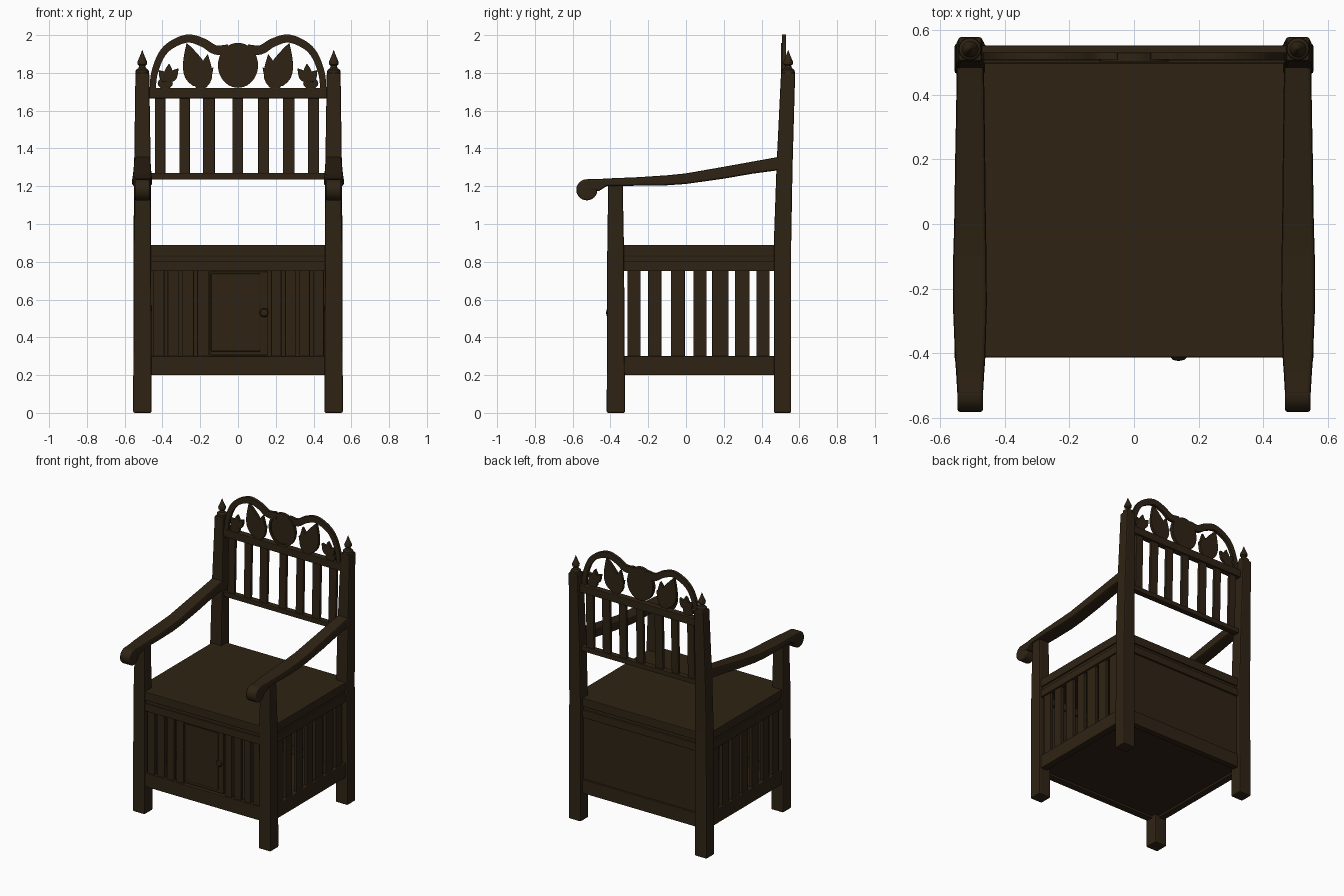
import bpy, bmesh, math
from mathutils import Vector

if "Cube" in bpy.data.objects:
    bpy.data.objects.remove(bpy.data.objects["Cube"])

wood = bpy.data.materials.new("dark brown wood")
wood.diffuse_color = (0.028, 0.017, 0.007, 1)
wood.use_nodes = True
wood.node_tree.nodes["Principled BSDF"].inputs["Base Color"].default_value = wood.diffuse_color


def finish(name, bm, mirror=False, bevel=0.0, smooth=False):
    bmesh.ops.recalc_face_normals(bm, faces=bm.faces)
    me = bpy.data.meshes.new(name)
    bm.to_mesh(me)
    bm.free()
    me.materials.append(wood)
    ob = bpy.data.objects.new(name, me)
    bpy.context.collection.objects.link(ob)
    if bevel:
        b = ob.modifiers.new("soft edges", 'BEVEL')
        b.width, b.segments, b.angle_limit = bevel, 2, math.radians(40)
        b.limit_method = 'ANGLE'
    if mirror:
        m = ob.modifiers.new("mirror", 'MIRROR')
        m.use_mirror_merge = False
    if smooth:
        bpy.ops.object.select_all(action='DESELECT')
        bpy.context.view_layer.objects.active = ob
        ob.select_set(True)
        bpy.ops.object.shade_smooth_by_angle(angle=math.radians(35))
    return ob


def loft(name, rings, cap=True, loop=False, **kw):
    """Skin a row of equal-length point rings."""
    bm = bmesh.new()
    vs = [[bm.verts.new(p) for p in r] for r in rings]
    n = len(vs[0])
    pairs = list(zip(vs, vs[1:])) + ([(vs[-1], vs[0])] if loop else [])
    for a, b in pairs:
        for i in range(n):
            j = (i + 1) % n
            bm.faces.new((a[i], a[j], b[j], b[i]))
    if cap and not loop:
        bm.faces.new(vs[0])
        bm.faces.new(vs[-1])
    return finish(name, bm, **kw)


def box(name, x0, x1, y0, y1, z0, z1, bevel=0.004, mirror=False):
    r = [[(x0, y0, z), (x1, y0, z), (x1, y1, z), (x0, y1, z)] for z in (z0, z1)]
    return loft(name, r, bevel=bevel, mirror=mirror)


def post(name, stations, bevel):
    """Tapered square post, stations of (z, x0, x1, y0, y1)."""
    loft(name, [[(a, c, z), (b, c, z), (b, d, z), (a, d, z)]
                for z, a, b, c, d in stations], bevel=bevel, mirror=True)


def plate(name, outline, y0, y1, mirror=False):
    loft(name, [[(x, y, z) for x, z in outline] for y in (y0, y1)],
         mirror=mirror, bevel=0.003)


def spline(pts, steps=6):
    p = [Vector(q) for q in pts]
    p = [2 * p[0] - p[1]] + p + [2 * p[-1] - p[-2]]
    out = []
    for a, b, c, d in zip(p, p[1:], p[2:], p[3:]):
        for k in range(steps):
            t = k / steps
            out.append(0.5 * (2 * b + (c - a) * t + (2 * a - 5 * b + 4 * c - d) * t * t
                              + (3 * b - a - 3 * c + d) * t ** 3))
    return out + [p[-2]]


def leaf(name, base, tip, w):
    b, t = Vector(base), Vector(tip)
    d = t - b
    side = Vector((-d.y, d.x)).normalized()
    n = 10
    one = [b + d * (k / n) + side * w * math.sin(math.pi * (k / n) ** 0.7) for k in range(n + 1)]
    two = [b + d * (k / n) - side * w * math.sin(math.pi * (k / n) ** 0.7) for k in range(n - 1, 0, -1)]
    plate(name, one + two, 0.508, 0.53, mirror=True)


def ellipse(cx, cz, rx, rz, n=40):
    return [(cx + rx * math.cos(2 * math.pi * k / n), cz + rz * math.sin(2 * math.pi * k / n))
            for k in range(n)]


# Legs and leaning back posts
post("front_leg", [(0, .458, .555, -.42, -.323), (.85, .46, .553, -.417, -.328),
                   (1.215, .463, .545, -.412, -.335)], 0.008)
post("back_post", [(0, .458, .555, .465, .557), (.9, .46, .553, .465, .557),
                   (1.3, .462, .55, .479, .564), (1.80, .47, .543, .503, .578)], 0.008)

# Turned finials on the back posts
prof = [(1.795, .036), (1.815, .034), (1.825, .02), (1.838, .016), (1.845, .024),
        (1.858, .026), (1.872, .02), (1.895, .01), (1.92, .001)]
loft("post_finial", [[(.507 + r * math.cos(a * math.pi / 8), .541 + r * math.sin(a * math.pi / 8), z)
                      for a in range(16)] for z, r in prof], mirror=True, smooth=True)

# Armrests with rolled front ends: (y, bottom, top, inner x, outer x)
arm = [(-.53, 1.18, 1.237, .467, .546), (-.46, 1.175, 1.238, .463, .55), (-.42, 1.2, 1.241, .46, .553),
       (-.25, 1.203, 1.248, .455, .56), (-.1, 1.205, 1.258, .456, .559), (0, 1.212, 1.268, .458, .556),
       (.2, 1.24, 1.303, .46, .553), (.35, 1.266, 1.33, .462, .55), (.5, 1.286, 1.357, .464, .548)]
loft("armrest", [[(i, y, b), (o, y, b), (o, y, t), (i, y, t)] for y, b, t, i, o in arm],
     bevel=0.01, mirror=True)
loft("armrest_scroll", [[(x, -.525 + .056 * math.cos(k * math.pi / 12), 1.181 + .056 * math.sin(k * math.pi / 12))
                         for k in range(24)] for x in (.467, .546)], bevel=0.008, mirror=True, smooth=True)

# Seat lid and storage box rails
box("seat_lid", -.54, .54, -.412, .53, .828, .89)
box("lid_spacer", -.53, .53, -.402, .52, .80, .83, 0)
for label, z0, z1 in (("upper", .75, .805), ("lower", .20, .30)):
    box(f"front_{label}_rail", -.47, .47, -.412, -.36, z0, z1)
    box(f"back_{label}_rail", -.47, .47, .49, .535, z0, z1)
    box(f"side_{label}_rail", .49, .54, -.34, .48, z0, z1, mirror=True)
box("box_floor", -.5, .5, -.38, .51, .215, .24, 0)
box("box_back_panel", -.47, .47, .5, .522, .28, .77, 0)

# Side slats
for i, (y, w) in enumerate(((-.275, .07), (-.165, .07), (-.043, .075), (.074, .07),
                            (.182, .088), (.298, .078), (.408, .07))):
    box(f"side_slat_{i + 1}", .503, .528, y - w / 2, y + w / 2, .28, .77, mirror=True)

# Front slats either side of the door
for i in range(4):
    box(f"front_left_slat_{i + 1}", -.45 + i * .078, -.39 + i * .078, -.4, -.375, .28, .77)
    box(f"front_right_slat_{i + 1}", .175 + i * .075, .23 + i * .075, -.4, -.375, .28, .77)

# Door with raised panel and knob
box("door", -.15, .16, -.395, -.37, .305, .748)
box("door_panel", -.142, .12, -.403, -.39, .325, .738, 0.006)
knob = [(-.39, .01), (-.402, .01), (-.406, .02), (-.413, .024), (-.42, .018), (-.423, .004)]
loft("door_knob", [[(.138 + r * math.cos(k * math.pi / 8), y, .53 + r * math.sin(k * math.pi / 8))
                    for k in range(16)] for y, r in knob], smooth=True)

# Backrest rails and slats
box("backrest_lower_rail", -.48, .48, .497, .54, 1.235, 1.27)
box("backrest_upper_rail", -.48, .48, .505, .552, 1.665, 1.72)
for i, (a, b) in enumerate(((-.44, -.385), (-.31, -.255), (-.185, -.123), (-.03, .027),
                            (.107, .165), (.237, .3), (.37, .43))):
    loft(f"backrest_slat_{i + 1}", [[(a, y, z), (b, y, z), (b, y + .022, z), (a, y + .022, z)]
                                    for z, y in ((1.25, .507), (1.69, .518))], bevel=0.003)

# Carved crest: arched band, medallion and leaves
path = spline([(.452, 1.715), (.442, 1.80), (.405, 1.895), (.35, 1.95), (.265, 1.982),
               (.185, 1.96), (.12, 1.922), (.05, 1.925)])
rings = []
for k, p in enumerate(path):
    d = (path[min(k + 1, len(path) - 1)] - path[max(k - 1, 0)]).normalized()
    s = Vector((-d.y, d.x)) * (.016 + .01 * k / len(path))
    a, b = p + s, p - s
    rings.append([(a.x, .508, a.y), (b.x, .508, b.y), (b.x, .53, b.y), (a.x, .53, a.y)])
loft("crest_arch", rings, mirror=True, smooth=True)
plate("crest_medallion", ellipse(0, 1.84, .104, .118), .51, .53)
inner, outer = ellipse(0, 1.84, .09, .103), ellipse(0, 1.84, .106, .119)
loft("medallion_rim", [[(a[0], .503, a[1]), (b[0], .503, b[1]), (b[0], .525, b[1]), (a[0], .525, a[1])]
                       for a, b in zip(inner, outer)], loop=True, smooth=True)
leaf("crest_large_leaf", (.2, 1.72), (.272, 1.96), .062)
leaf("crest_middle_leaf", (.19, 1.715), (.16, 1.9), .042)
leaf("crest_low_leaf", (.22, 1.71), (.13, 1.83), .035)
for i, tip in enumerate(((.365, 1.85), (.42, 1.815), (.315, 1.825))):
    leaf(f"crest_sprig_leaf_{i + 1}", (.37, 1.755), tip, .026)
plate("crest_sprig_base", ellipse(.385, 1.745, .04, .03, 20), .51, .53, mirror=True)
